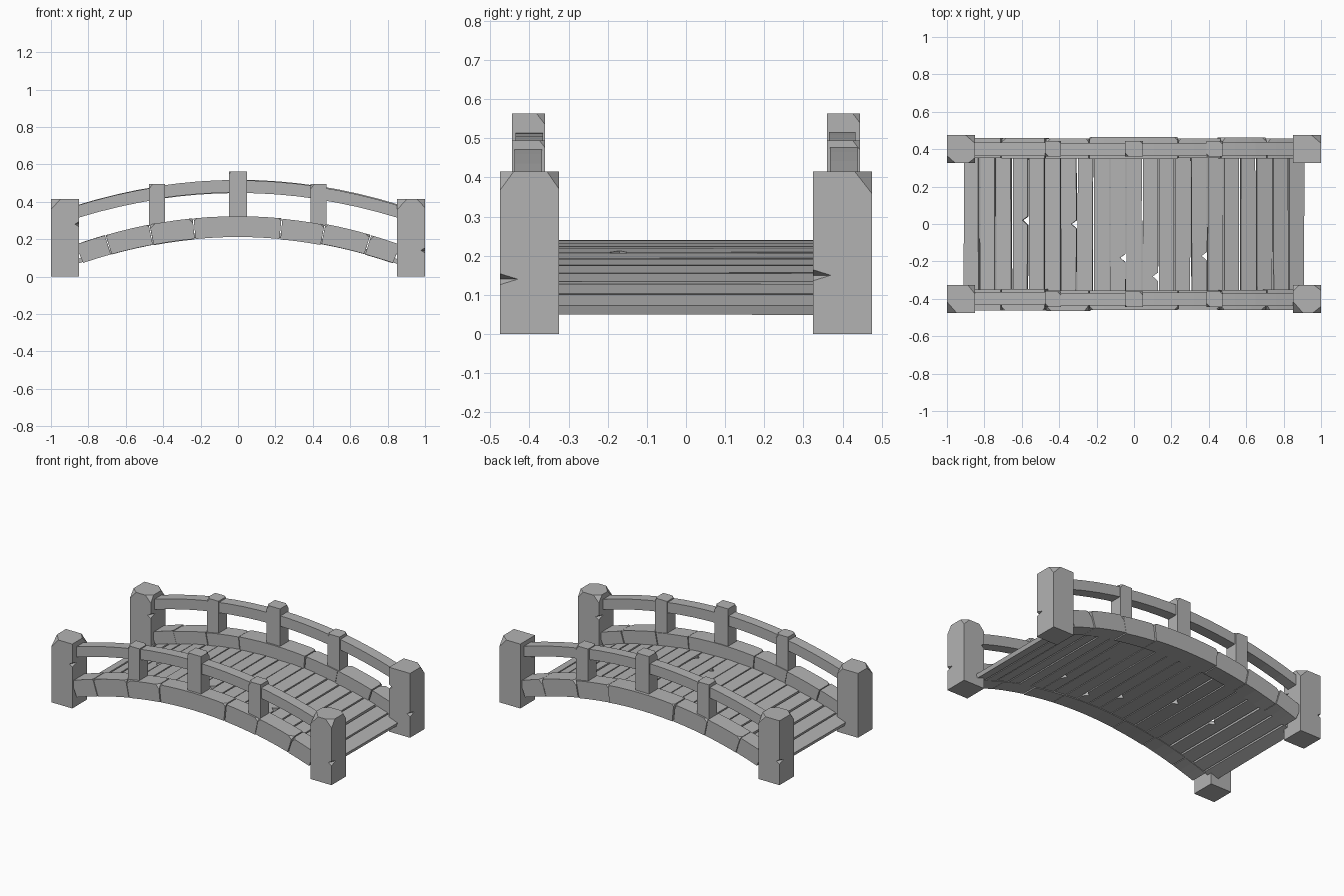
import bpy, bmesh, random
from math import atan
from mathutils import Vector, Matrix

random.seed(4)
cube = bpy.data.objects.get("Cube")
if cube:
    bpy.data.objects.remove(cube)

stone = bpy.data.materials.new("grey stone")
stone.use_nodes = True
GREY = (0.45, 0.45, 0.45, 1)
stone.diffuse_color = GREY
stone.node_tree.nodes["Principled BSDF"].inputs["Base Color"].default_value = GREY


def jit(a):
    return random.uniform(-a, a)


def finish(name, bm):
    bmesh.ops.recalc_face_normals(bm, faces=bm.faces[:])
    mesh = bpy.data.meshes.new(name)
    bm.to_mesh(mesh)
    bm.free()
    mesh.materials.append(stone)
    ob = bpy.data.objects.new(name, mesh)
    bpy.context.scene.collection.objects.link(ob)
    return ob


def chip_corner(bm, corner, inward):
    """Slice a corner off; inward holds the cut length along each axis."""
    normal = Vector([-1 / v for v in inward]).normalized()
    point = Vector(corner) + Vector((inward[0], 0, 0))
    bmesh.ops.bisect_plane(bm, geom=bm.verts[:] + bm.edges[:] + bm.faces[:],
                           plane_co=point, plane_no=normal, clear_outer=True)
    rim = [e for e in bm.edges if e.is_boundary]
    if rim:
        bmesh.ops.holes_fill(bm, edges=rim, sides=0)


def box(lo, hi):
    bm = bmesh.new()
    bmesh.ops.create_cube(bm, size=1)
    lo, hi = Vector(lo), Vector(hi)
    for v in bm.verts:
        v.co = [(a + b) / 2 + c * (b - a) for a, b, c in zip(lo, hi, v.co)]
    return bm


def arc_beam(x0, x1, top, k, height, y0, y1, segs):
    """Beam following an arch, with ends square to the curve."""
    bm = bmesh.new()
    rings = []
    for i in range(segs + 1):
        x = x0 + (x1 - x0) * i / segs
        xb = x * (1 - 2 * k * height)
        zt = top - k * x * x
        zb = top - height - k * xb * xb
        ring = [(x, y0, zt), (x, y1, zt), (xb, y1, zb), (xb, y0, zb)]
        rings.append([bm.verts.new(p) for p in ring])
    for a, b in zip(rings, rings[1:]):
        for i in range(4):
            j = (i + 1) % 4
            bm.faces.new((a[i], a[j], b[j], b[i]))
    bm.faces.new(rings[0])
    bm.faces.new(rings[-1])
    return bm


# Corner posts: (x side, y side, chipped top corners, heights of side notches)
posts = [
    (1, -1, [(1, 1), (1, -1), (-1, 1), (-1, -1)], [(1, -1, 0.14), (-1, 1, 0.28)]),
    (-1, 1, [(1, 1), (-1, -1), (1, -1)], [(1, -1, 0.29), (-1, 1, 0.15)]),
    (-1, -1, [(1, 1), (-1, -1)], [(1, -1, 0.28)]),
    (1, 1, [(1, 1)], [(1, -1, 0.15), (-1, -1, 0.29)]),
]
for sx, sy, corners, notches in posts:
    cx, cy, half, high = sx * 0.925, sy * 0.4, 0.075, 0.415
    side = ("left" if sx > 0 else "right") + ("_front" if sy < 0 else "_back")
    bm = box((cx - half, cy - half, 0), (cx + half, cy + half, high))
    for ax, ay in corners:
        size = random.uniform(0.035, 0.055)
        chip_corner(bm, (cx + ax * half, cy + ay * half, high),
                    (-ax * size, -ay * (size + jit(0.012)), -size * 1.1))
    post = finish(side + "_corner_post", bm)

    # Wedge notches in the upright edges
    bm = bmesh.new()
    for ax, ay, z in notches:
        place = Matrix.Translation((cx + ax * half, cy + ay * half, z))
        place = place @ Matrix.Diagonal((0.022, 0.045, 0.014, 1))
        bmesh.ops.create_uvsphere(bm, u_segments=4, v_segments=2, radius=1, matrix=place)
    cutter = finish(side + "_notch_cutter", bm)
    cutter.hide_render = True
    cutter.hide_viewport = True
    cut = post.modifiers.new("notches", "BOOLEAN")
    cut.operation = "DIFFERENCE"
    cut.solver = "EXACT"
    cut.object = cutter

joints = [-0.87, -0.71, -0.475, -0.24, 0.235, 0.465, 0.71, 0.87]
small_posts = [(-0.433, 0.042, 0.27, 0.495), (0, 0.048, 0.31, 0.563), (0.43, 0.043, 0.27, 0.495)]
rail_ends = [-0.87, -0.43, 0, 0.43, 0.87]

for sy, side in ((-1, "front"), (1, "back")):
    # Arched kerb of separate stone blocks
    for x0, x1 in zip(joints, joints[1:]):
        segs = 6 if x1 - x0 > 0.4 else 3
        y_in, y_out = sy * (0.352 + jit(0.004)), sy * (0.461 + jit(0.004))
        top = 0.323 + jit(0.003)
        bm = arc_beam(x0 + 0.0025, x1 - 0.0025, top, 0.205, 0.111, y_in, y_out, segs)
        for x, d in ((x0 + 0.0025, 1), (x1 - 0.0025, -1)):
            if random.random() < 0.6:
                size = random.uniform(0.012, 0.025)
                chip_corner(bm, (x, y_out, top - 0.205 * x * x),
                            (d * size, -sy * size * 1.2, -size))
        finish(side + "_arch_block", bm)

    # Handrail, one length per bay
    for x0, x1 in zip(rail_ends, rail_ends[1:]):
        bm = arc_beam(x0, x1, 0.515 + jit(0.003), 0.18, 0.067,
                      sy * (0.367 + jit(0.003)), sy * (0.436 + jit(0.003)), 4)
        finish(side + "_handrail", bm)

    # Small posts carrying the handrail
    for x, half, low, high in small_posts:
        ys = sorted((sy * 0.36, sy * 0.445))
        bm = box((x - half, ys[0], low), (x + half, ys[1], high))
        for ax, yi in ((1, 1), (-1, 0)):
            size = random.uniform(0.012, 0.022)
            chip_corner(bm, (x + ax * half, ys[yi], high),
                        (-ax * size, size * (1 - 2 * yi), -size * 1.3))
        finish(side + "_rail_post", bm)

# Deck planks, tapered a little, some with a notch in one edge
COUNT, HALF, CURVE, THICK = 21, 0.915, 0.2, 0.025
notched = {6: 0.0, 9: -0.18, 11: -0.28, 14: -0.17, 3: 0.02}
pitch = 2 * HALF / COUNT
for i in range(COUNT):
    x = -HALF + pitch * (i + 0.5)
    w = pitch / 2 - 0.0005
    L = 0.356
    gap = [random.uniform(0, 0.005) for _ in range(4)]
    outline = [(-w + gap[0], -L), (w - gap[1], -L), (w - gap[2], L), (-w + gap[3], L)]
    if i in notched:
        y = notched[i]
        outline[2:2] = [(w - 0.002, y - 0.025), (w - 0.03, y), (w - 0.002, y + 0.02)]
    bm = bmesh.new()
    base = bm.faces.new([bm.verts.new((px, py, -THICK)) for px, py in outline])
    up = bmesh.ops.extrude_face_region(bm, geom=[base])["geom"]
    bmesh.ops.translate(bm, vec=(0, 0, THICK),
                        verts=[g for g in up if isinstance(g, bmesh.types.BMVert)])
    plank = finish("deck_plank", bm)
    plank.location = (x, 0, 0.24 - CURVE * x * x + jit(0.002))
    plank.rotation_euler.y = atan(2 * CURVE * x) + jit(0.015)
